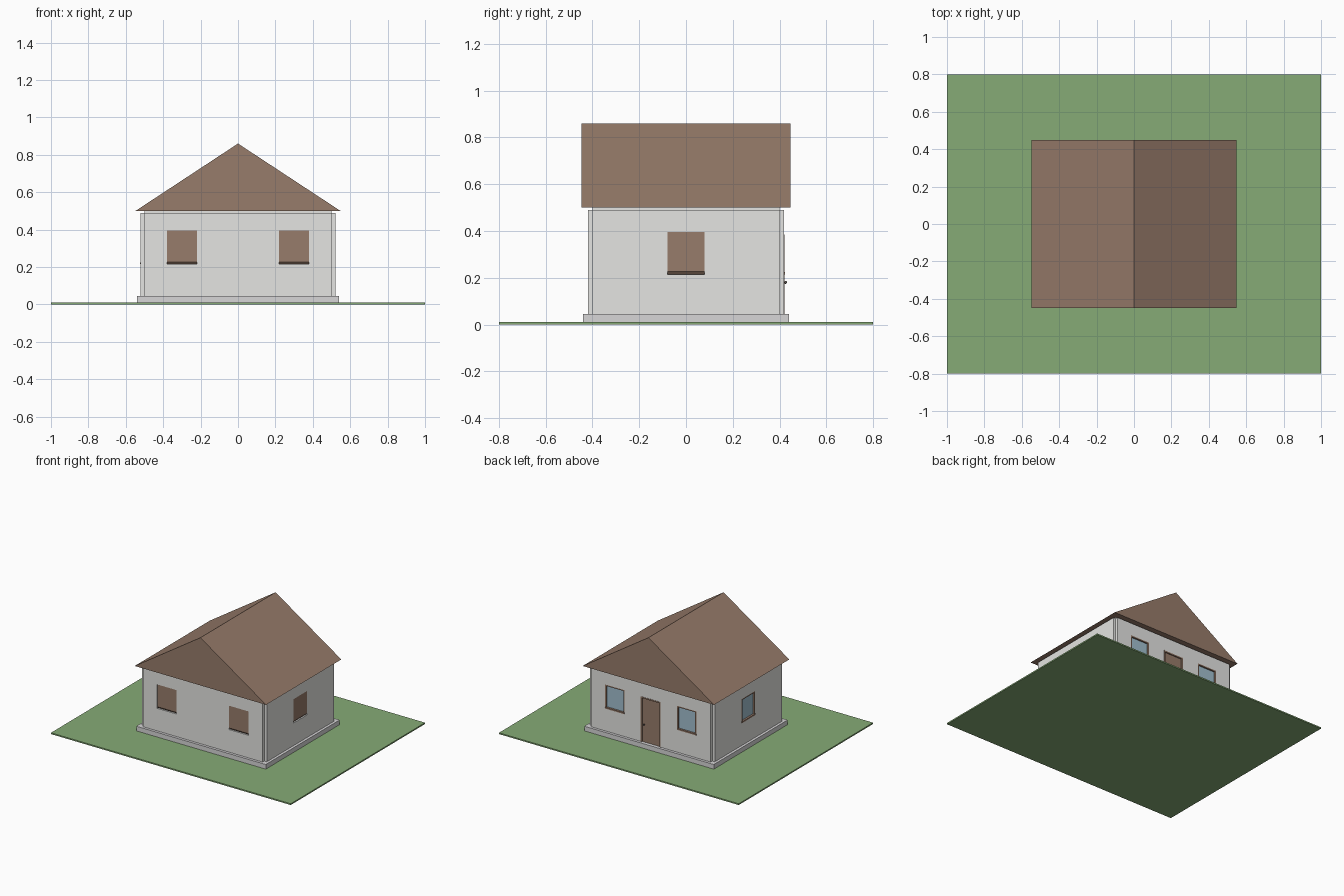
import bpy, bmesh, math
from mathutils import Matrix, Vector

cube = bpy.data.objects.get("Cube")
if cube:
    bpy.data.objects.remove(cube, do_unlink=True)


def material(name, r, g, b):
    m = bpy.data.materials.new(name)
    m.use_nodes = True
    m.diffuse_color = (r, g, b, 1)
    node = m.node_tree.nodes["Principled BSDF"]
    node.inputs["Base Color"].default_value = (r, g, b, 1)
    node.inputs["Roughness"].default_value = 0.8
    return m


GRASS = material("grass green", 0.24, 0.41, 0.18)
PLASTER = material("white plaster", 0.78, 0.78, 0.76)
STONE = material("pale stone", 0.68, 0.67, 0.68)
BROWN = material("warm brown", 0.31, 0.20, 0.145)
GLASS = material("blue glass", 0.36, 0.52, 0.62)
METAL = material("dark metal", 0.12, 0.10, 0.09)


def finish(name, bm, mat, matrix=Matrix()):
    bmesh.ops.recalc_face_normals(bm, faces=bm.faces)
    bm.transform(matrix)
    mesh = bpy.data.meshes.new(name)
    bm.to_mesh(mesh)
    bm.free()
    mesh.materials.append(mat)
    obj = bpy.data.objects.new(name, mesh)
    bpy.context.collection.objects.link(obj)
    return obj


def box(name, mat, x, y, z, matrix=Matrix()):
    """Box given by its (low, high) limits on each axis."""
    bm = bmesh.new()
    bmesh.ops.create_cube(bm, size=1)
    for v in bm.verts:
        v.co = Vector([lim[c > 0] for c, lim in zip(v.co, (x, y, z))])
    return finish(name, bm, mat, matrix)


def prism(name, mat, profile, axis, low, high, matrix=Matrix()):
    """Extrude a closed 2D profile along the x or y axis."""
    bm = bmesh.new()
    place = (lambda a, b: (low, a, b)) if axis == "x" else (lambda a, b: (a, low, b))
    face = bm.faces.new([bm.verts.new(place(a, b)) for a, b in profile])
    moved = bmesh.ops.extrude_face_region(bm, geom=[face])["geom"]
    step = Vector((high - low, 0, 0) if axis == "x" else (0, high - low, 0))
    bmesh.ops.translate(bm, vec=step, verts=[g for g in moved if isinstance(g, bmesh.types.BMVert)])
    return finish(name, bm, mat, matrix)


def cut(target, cutter):
    mod = target.modifiers.new("opening", "BOOLEAN")
    mod.operation, mod.solver, mod.object = "DIFFERENCE", "EXACT", cutter
    bpy.context.view_layer.objects.active = target
    bpy.ops.object.modifier_apply(modifier=mod.name)
    bpy.data.objects.remove(cutter, do_unlink=True)


# Openings
WIDE, LOW, HIGH = 0.08, 0.215, 0.395
SKIN = 0.02


def glazed_window(name, u, m):
    """Thin frame around recessed glass, with a sill. Outside is -y."""
    rim = 0.009
    a, b = u - WIDE, u + WIDE
    frame = box(name + "_frame", BROWN, (a, b), (-SKIN, 0), (LOW, HIGH))
    hole = box("hole", BROWN, (a + rim, b - rim), (-0.05, 0.05), (LOW + rim, HIGH - rim))
    cut(frame, hole)
    frame.matrix_world = m
    box(name + "_glass", GLASS, (a + rim, b - rim), (-0.009, 0), (LOW + rim, HIGH - rim), m)
    box(name + "_sill", BROWN, (a, b), (-SKIN - 0.004, -0.009), (LOW, LOW + 0.01), m)


def boarded_window(name, u, m):
    """Solid panel whose lower edge slopes back under itself."""
    profile = [(0, LOW), (-0.009, LOW), (-SKIN + 0.001, LOW + 0.012), (-SKIN + 0.001, HIGH), (0, HIGH)]
    prism(name + "_panel", BROWN, profile, "x", u - WIDE, u + WIDE, m)


def door(name, m):
    wide, top, rim = 0.083, 0.385, 0.01
    for tag, s in (("left", -1), ("right", 1)):
        lo, hi = sorted((s * wide, s * (wide - rim)))
        box(f"{name}_{tag}_jamb", BROWN, (lo, hi), (-SKIN - 0.002, 0), (0.045, top), m)
    box(name + "_lintel", BROWN, (-wide, wide), (-SKIN - 0.002, 0), (top - rim, top), m)
    box(name + "_leaf", BROWN, (rim - wide, wide - rim), (-0.014, 0), (0.045, top - rim), m)
    bm = bmesh.new()
    bmesh.ops.create_uvsphere(bm, u_segments=12, v_segments=8, radius=0.006,
                              matrix=Matrix.Translation((-0.055, -0.026, 0.18)))
    bmesh.ops.create_cone(bm, cap_ends=True, segments=8, radius1=0.003, radius2=0.003, depth=0.014,
                          matrix=Matrix.Translation((-0.055, -0.019, 0.18)) @ Matrix.Rotation(math.pi / 2, 4, "X"))
    knob = finish(name + "_knob", bm, METAL, m)
    for p in knob.data.polygons:
        p.use_smooth = True


# Ground, plinth and solid body
box("lawn", GRASS, (-1, 1), (-0.8, 0.8), (0, 0.01))
box("plinth", STONE, (-0.54, 0.54), (-0.44, 0.44), (0.01, 0.045))
box("house_body", PLASTER, (-0.5, 0.5), (-0.4, 0.4), (0.045, 0.5))

# Outer wall skins: name, turn, half length, distance out, window places, glazed, has door
WALLS = [
    ("front", 0, 0.5, 0.4, (-0.3, 0.3), False, False),
    ("left", 1, 0.4, 0.5, (0,), False, False),
    ("back", 2, 0.5, 0.4, (-0.3, 0.3), True, True),
    ("right", 3, 0.4, 0.5, (0,), True, False),
]
for name, turn, half, out, places, glazed, has_door in WALLS:
    m = Matrix.Rotation(turn * math.pi / 2, 4, "Z") @ Matrix.Translation((0, -out, 0))
    wall = box(name + "_wall", PLASTER, (-half, half), (-SKIN, 0), (0.045, 0.49))
    for i, u in enumerate(places):
        cut(wall, box("hole", PLASTER, (u - WIDE, u + WIDE), (-0.05, 0.05), (LOW, HIGH)))
        make = glazed_window if glazed else boarded_window
        make(f"{name}_window_{i + 1}", u, m)
    if has_door:
        cut(wall, box("hole", PLASTER, (-0.083, 0.083), (-0.05, 0.05), (0, 0.385)))
        door(name + "_door", m)
    wall.matrix_world = m

# Gabled roof
prism("roof", BROWN, [(-0.548, 0.5), (0.548, 0.5), (0, 0.86)], "y", -0.448, 0.448)
